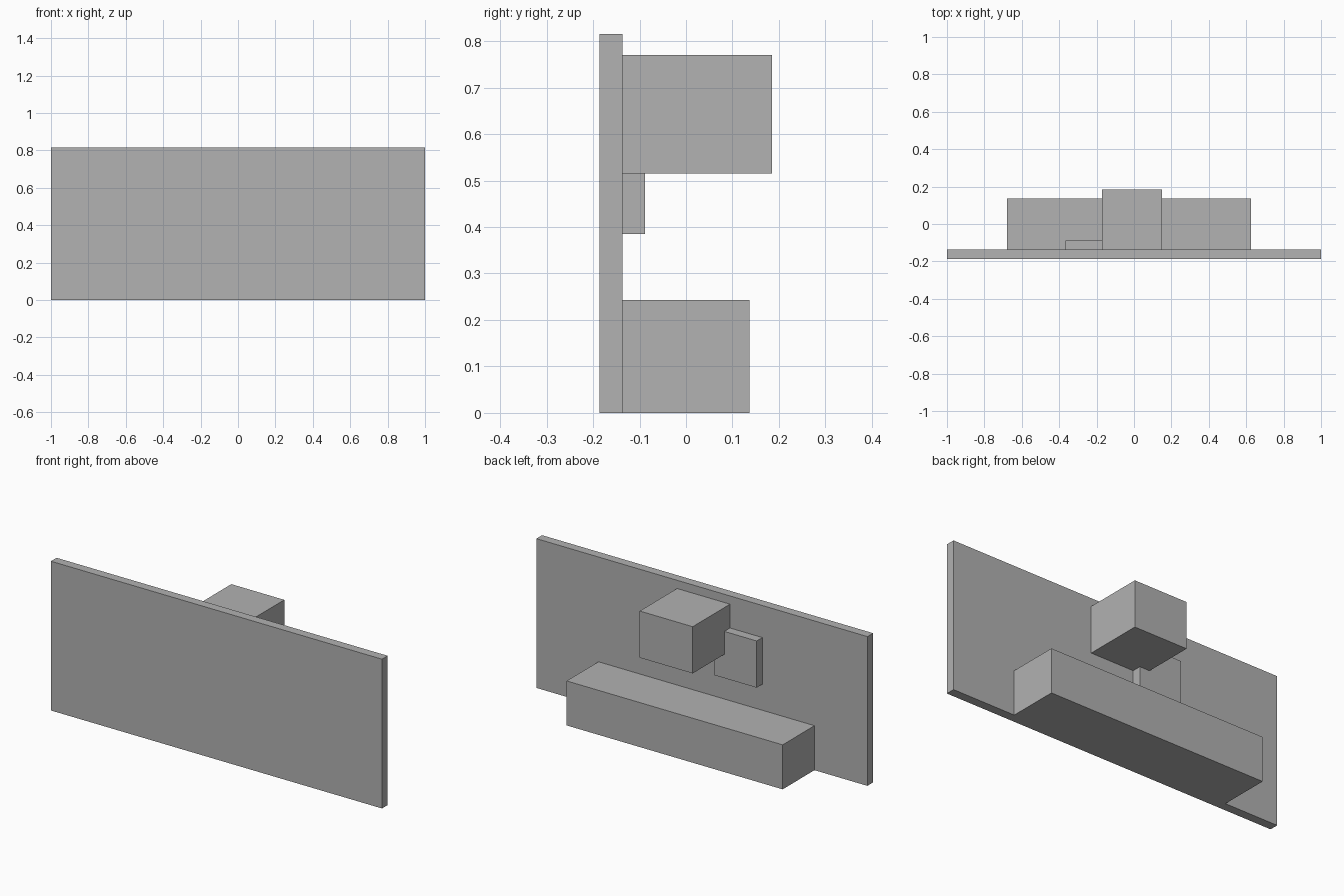
import bpy

# Remove the default cube
default = bpy.data.objects.get("Cube")
if default:
    bpy.data.objects.remove(default, do_unlink=True)

# Single plain grey
GREY = (0.445, 0.445, 0.445, 1.0)
grey = bpy.data.materials.new("plain_grey")
grey.use_nodes = True
grey.diffuse_color = GREY
for node in grey.node_tree.nodes:
    if node.type == "BSDF_PRINCIPLED":
        node.inputs["Base Color"].default_value = GREY


def box(name, low, high):
    """Axis-aligned block between two opposite corners."""
    centre = [(a + b) / 2 for a, b in zip(low, high)]
    size = [b - a for a, b in zip(low, high)]
    bpy.ops.mesh.primitive_cube_add(size=1, location=centre)
    obj = bpy.context.object
    obj.name = obj.data.name = name
    obj.scale = size
    bpy.ops.object.transform_apply(location=False, rotation=False, scale=True)
    obj.data.materials.append(grey)
    return obj


FRONT, BACK = -0.186, -0.137   # faces of the wall panel

# Upright wall panel
box("wall_panel", (-1, FRONT, 0), (1, BACK, 0.815))

# Long low bench behind the panel
box("bench", (-0.68, BACK, 0), (0.625, 0.137, 0.243))

# Cabinet mounted high on the panel
box("wall_cabinet", (-0.17, BACK, 0.515), (0.15, 0.185, 0.77))

# Thin square plate partly beside the cabinet
box("wall_plate", (-0.365, BACK, 0.385), (-0.11, -0.088, 0.64))
